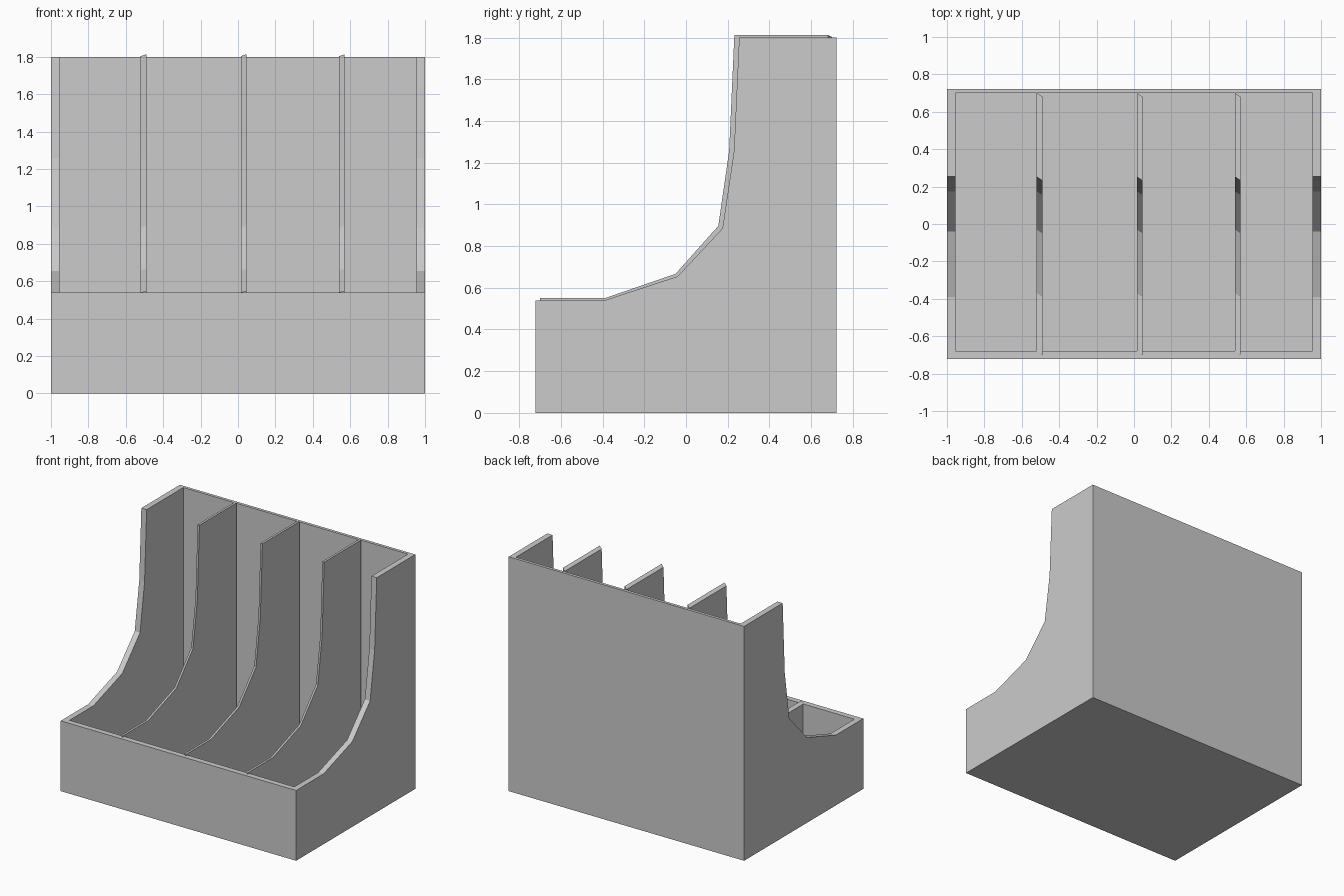
import bpy, bmesh

if "Cube" in bpy.data.objects:
    bpy.data.objects.remove(bpy.data.objects["Cube"])


def prism(name, left, right, x0, x1):
    """Solid between two matching (y, z) outlines at x0 and x1."""
    bm = bmesh.new()
    a = [bm.verts.new((x0, y, z)) for y, z in left]
    b = [bm.verts.new((x1, y, z)) for y, z in right]
    bm.faces.new(a)
    bm.faces.new(b[::-1])
    n = len(a)
    for i in range(n):
        j = (i + 1) % n
        bm.faces.new((a[i], b[i], b[j], a[j]))
    bmesh.ops.recalc_face_normals(bm, faces=bm.faces)
    mesh = bpy.data.meshes.new(name)
    bm.to_mesh(mesh)
    bm.free()
    obj = bpy.data.objects.new(name, mesh)
    bpy.context.collection.objects.link(obj)
    return obj


# Outer case: stepped, curved side profile
case_profile = [(-0.723, 0), (-0.723, 0.54), (-0.39, 0.54), (-0.04, 0.655),
                (0.175, 0.885), (0.23, 1.255), (0.255, 1.8), (0.723, 1.8), (0.723, 0)]
case = prism("case", case_profile, case_profile, -1, 1)

# Hollow interior, leaving thin walls and a floor
hollow = [(-0.68, 0.05), (-0.68, 2.2), (0.70, 2.2), (0.70, 0.05)]
cutter = prism("hollow_cutter", hollow, hollow, -0.955, 0.955)
cutter.hide_render = True
cutter.hide_set(True)
cut = case.modifiers.new("hollow", 'BOOLEAN')
cut.operation = 'DIFFERENCE'
cut.solver = 'EXACT'
cut.object = cutter

# Three thin dividers, slightly skewed from one face to the other
divider_profile = [(-0.70, 0.03), (-0.70, 0.55), (-0.39, 0.55), (-0.05, 0.667),
                   (0.155, 0.897), (0.207, 1.257), (0.232, 1.813), (0.68, 1.813), (0.68, 0.03)]
skewed = [(y + 0.02, z - 0.01) for y, z in divider_profile]
for i, x in enumerate((-0.52, 0.015, 0.54)):
    prism(f"divider_{i + 1}", skewed, divider_profile, x, x + 0.03)
